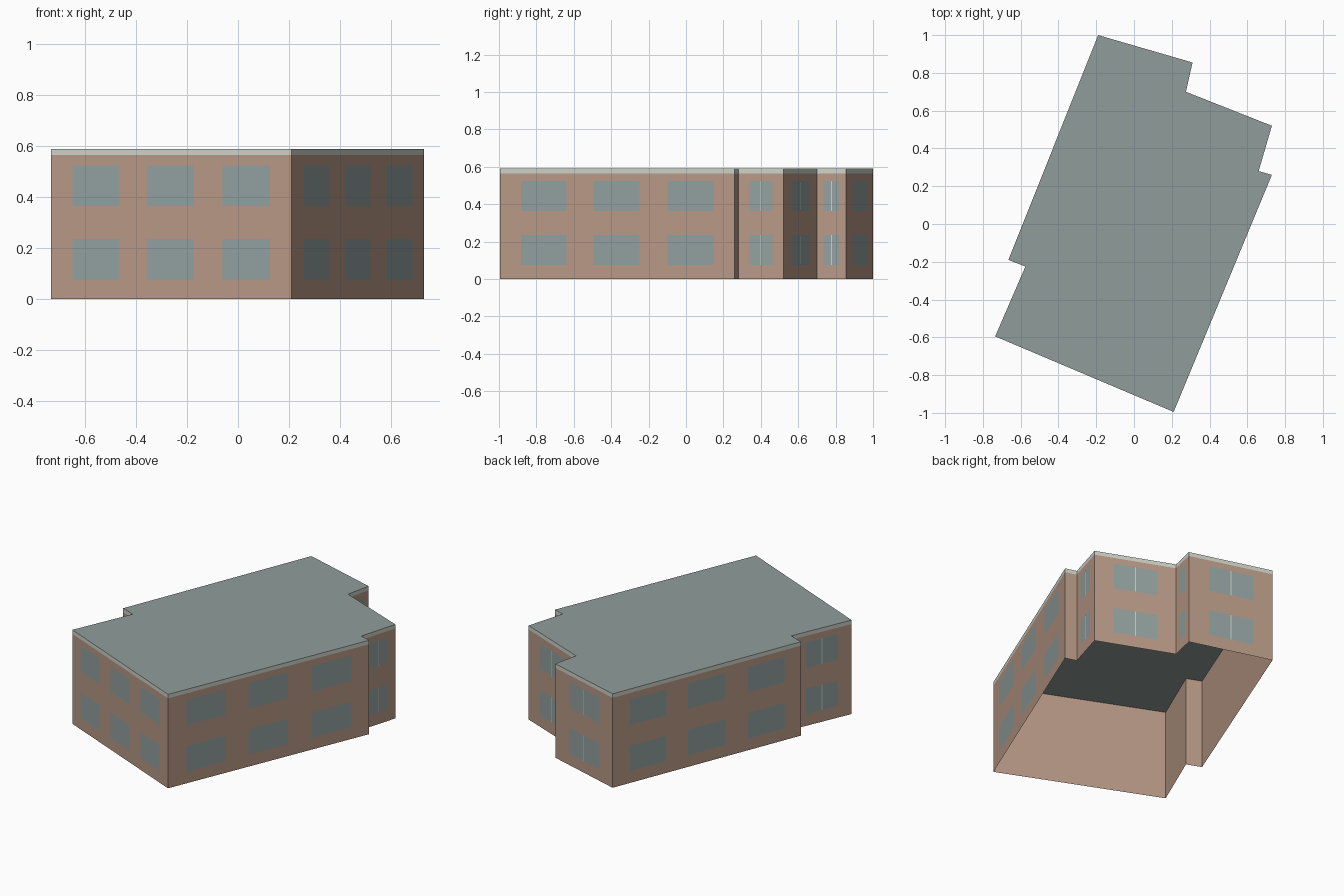
import bpy
import bmesh
from mathutils import Vector

cube = bpy.data.objects.get("Cube")
if cube:
    bpy.data.objects.remove(cube)


def material(name, rgb):
    m = bpy.data.materials.new(name)
    m.use_nodes = True
    color = (*rgb, 1)
    m.diffuse_color = color
    m.node_tree.nodes["Principled BSDF"].inputs["Base Color"].default_value = color
    return m


WALL = material("tan wall", (0.48, 0.32, 0.24))
ROOF = material("grey green roof", (0.28, 0.34, 0.33))
GLASS = material("grey green glass", (0.29, 0.36, 0.35))
TRIM = material("pale trim", (0.62, 0.65, 0.59))

# Footprint, counter-clockwise, with the number of window columns on the wall that follows
FOOTPRINT = [
    (0.21, -0.995, 3), (0.73, 0.26, 0), (0.66, 0.28, 1), (0.73, 0.52, 1),
    (0.275, 0.70, 1), (0.31, 0.855, 1), (-0.19, 1.0, 3), (-0.665, -0.19, 0),
    (-0.575, -0.225, 1), (-0.735, -0.595, 3),
]
BAND_Z, TOP_Z = 0.565, 0.59
ROWS = [(0.075, 0.235), (0.365, 0.525)]
COLUMNS = {0: [], 1: [(0.24, 0.765)],
           3: [(0.09, 0.285), (0.4, 0.595), (0.715, 0.912)]}


def finish(name, bm, materials):
    mesh = bpy.data.meshes.new(name)
    bm.to_mesh(mesh)
    bm.free()
    for m in materials:
        mesh.materials.append(m)
    obj = bpy.data.objects.new(name, mesh)
    bpy.context.collection.objects.link(obj)
    return obj


def ring(bm, z):
    return [bm.verts.new((x, y, z)) for x, y, _ in FOOTPRINT]


def loft(bm, low, high):
    n = len(low)
    for i in range(n):
        j = (i + 1) % n
        bm.faces.new((low[i], low[j], high[j], high[i]))


# Open-bottomed wall shell
bm = bmesh.new()
loft(bm, ring(bm, 0), ring(bm, BAND_Z))
finish("outer_walls", bm, [WALL])

# Roof slab with pale edge band
bm = bmesh.new()
low, high = ring(bm, BAND_Z), ring(bm, TOP_Z)
loft(bm, low, high)
bm.faces.new(high)
bm.faces.new(low[::-1])
bm.normal_update()
for f in bm.faces:
    f.material_index = 0 if abs(f.normal.z) > 0.5 else 1
finish("roof_slab", bm, [ROOF, TRIM])


# Windows and centre bars, just proud of the walls
def plate(bm, a, b, out, z0, z1):
    a, b = a + out, b + out
    bm.faces.new([bm.verts.new((p.x, p.y, z))
                  for p, z in ((a, z0), (b, z0), (b, z1), (a, z1))])


panes, bars = bmesh.new(), bmesh.new()
for i, (x, y, count) in enumerate(FOOTPRINT):
    nx, ny, _ = FOOTPRINT[(i + 1) % len(FOOTPRINT)]
    a, b = Vector((x, y)), Vector((nx, ny))
    along = (b - a).normalized()
    out = Vector((along.y, -along.x))
    for z0, z1 in ROWS:
        for s, e in COLUMNS[count]:
            p, q = a.lerp(b, s), a.lerp(b, e)
            plate(panes, p, q, out * 0.002, z0, z1)
            if count == 1:
                mid = (p + q) / 2
                plate(bars, mid - along * 0.0025, mid + along * 0.0025,
                      out * 0.003, z0, z1)
finish("window_panes", panes, [GLASS])
finish("window_bars", bars, [TRIM])
